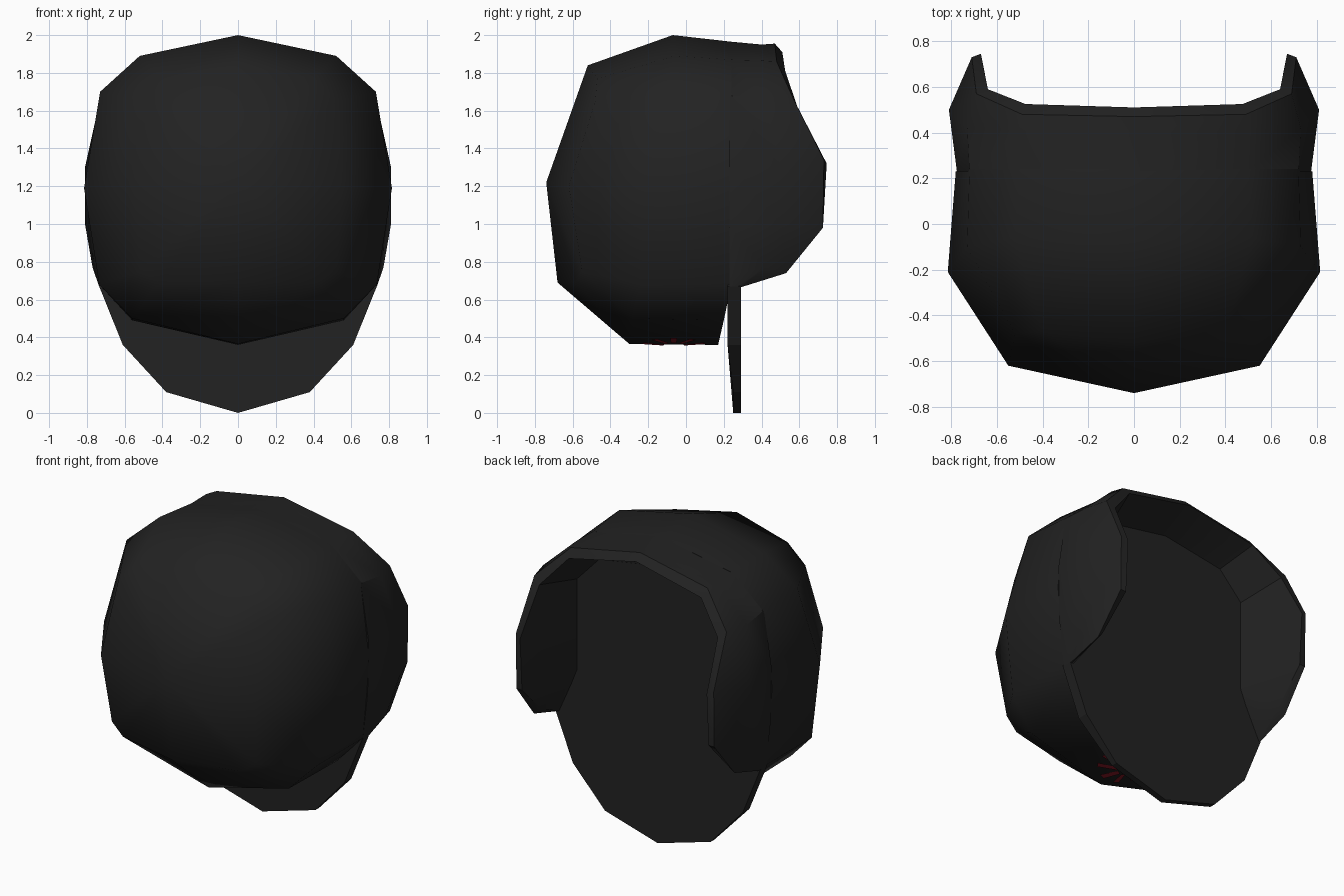
import bpy, bmesh, math
from mathutils import Vector

if "Cube" in bpy.data.objects:
    bpy.data.objects.remove(bpy.data.objects["Cube"])


def make_mat(name, col):
    m = bpy.data.materials.new(name)
    m.diffuse_color = (*col, 1)
    m.use_nodes = True
    m.node_tree.nodes["Principled BSDF"].inputs["Base Color"].default_value = m.diffuse_color
    return m


BLACK = make_mat("matte black", (0.016, 0.016, 0.016))
RED = make_mat("dark red", (0.20, 0.008, 0.016))


def finish(bm, name, mat, angle=None, fix=True):
    if fix:
        bmesh.ops.remove_doubles(bm, verts=bm.verts, dist=0.0005)
        bmesh.ops.recalc_face_normals(bm, faces=bm.faces)
    me = bpy.data.meshes.new(name)
    bm.to_mesh(me)
    bm.free()
    me.materials.append(mat)
    ob = bpy.data.objects.new(name, me)
    bpy.context.collection.objects.link(ob)
    if angle:
        bpy.context.view_layer.objects.active = ob
        ob.select_set(True)
        bpy.ops.object.shade_smooth_by_angle(angle=math.radians(angle))
        ob.select_set(False)
    return ob


def mirrored(half):
    """Half ring from top centre to bottom centre -> full closed ring."""
    return half + [(-x, y, z) for x, y, z in half[-2:0:-1]]


def bridge(bm, a, b, closed=True):
    n = len(a)
    for i in range(n if closed else n - 1):
        j = (i + 1) % n
        bm.faces.new((a[i], a[j], b[j], b[i]))


# Rounded front shell: rings from the nose backwards
front = [(0, -.52, 1.84), (.40, -.47, 1.77), (.52, -.48, 1.65), (.55, -.62, 1.2),
         (.52, -.55, .75), (.42, -.58, .69), (0, -.68, .69)]
middle = [(0, -.07, 2.0), (.52, -.06, 1.89), (.73, -.1, 1.70), (.815, -.21, 1.19),
          (.735, -.24, .68), (.56, -.28, .5), (0, -.30, .365)]
back = [(0, .24, 1.965), (.50, .24, 1.87), (.72, .24, 1.68), (.78, .23, 1.19),
        (.735, .24, .68), (.56, .20, .49), (0, .17, .36)]
bm = bmesh.new()
rings = [[bm.verts.new(p) for p in mirrored(h)] for h in (front, middle, back)]
nose = bm.verts.new((0, -.74, 1.22))
for i in range(12):
    bm.faces.new((nose, rings[0][i], rings[0][(i + 1) % 12]))
bridge(bm, rings[0], rings[1])
bridge(bm, rings[1], rings[2])
bm.faces.new(rings[2])
finish(bm, "front_shell", BLACK, 50)

# Back plate with the chin hanging below
outline = [(0, 1.84), (.45, 1.76), (.62, 1.58), (.62, .97), (.735, .67),
           (.61, .36), (.38, .11), (0, 0)]
bm = bmesh.new()
pf = [bm.verts.new(p) for p in mirrored([(x, .17 + .08 * (1 - min(z, .36) / .36) if z < .5 and x == 0
                                          else (.25 if z < .2 else .22), z) for x, z in outline])]
pb = [bm.verts.new(p) for p in mirrored([(x, .29, z) for x, z in outline])]
bridge(bm, pf, pb)
bm.faces.new(pf)
bm.faces.new(pb)
finish(bm, "back_plate", BLACK)

# Raised collar: sections from crown to cheek, outer side round the rim to the inner side
sections = [
    [(0, .23, 1.966), (0, .40, 1.95), (0, .47, 1.955), (0, .51, 1.91), (0, .29, 1.80)],
    [(.50, .23, 1.87), (.51, .40, 1.865), (.49, .48, 1.86), (.475, .525, 1.81), (.42, .29, 1.73)],
    [(.72, .23, 1.68), (.73, .42, 1.66), (.69, .57, 1.66), (.64, .59, 1.62), (.58, .29, 1.56)],
    [(.775, .23, 1.33), (.81, .5, 1.30), (.71, .73, 1.34), (.67, .745, 1.32), (.58, .29, 1.30)],
    [(.77, .23, .98), (.81, .5, 1.0), (.71, .725, .98), (.67, .725, .98), (.58, .29, .97)],
    [(.74, .23, .72), (.77, .42, .77), (.72, .53, .74), (.68, .52, .78), (.62, .29, .87)],
    [(.735, .23, .67), (.735, .27, .668), (.73, .29, .666), (.72, .29, .665), (.71, .285, .665)],
]
bm = bmesh.new()
full = [[(-x, y, z) for x, y, z in s] for s in sections[:0:-1]] + sections
rows = [[bm.verts.new(p) for p in s] for s in full]
for a, b in zip(rows, rows[1:]):
    bridge(bm, a, b)
bm.faces.new(rows[0])
bm.faces.new(rows[-1])
finish(bm, "collar", BLACK, 35)

# Red painted rays on the underside, thin plates following its slope
bm = bmesh.new()
for side in (1, -1):
    for deg in (-72, -36, 0, 36, 72):
        a = math.radians(deg)
        d, n = Vector((math.cos(a), math.sin(a))), Vector((-math.sin(a), math.cos(a)))
        pts = []
        for r, w in ((.055, -.014), (.175, -.019), (.175, .019), (.055, .014)):
            p = d * r + n * w
            x = max(p.x, 0)
            pts.append(bm.verts.new((side * x, p.y - .065, .356 + .235 * x)))
        f = bm.faces.new(pts)
        f.normal_update()
        if f.normal.z > 0:
            f.normal_flip()
finish(bm, "underside_rays", RED, fix=False)
